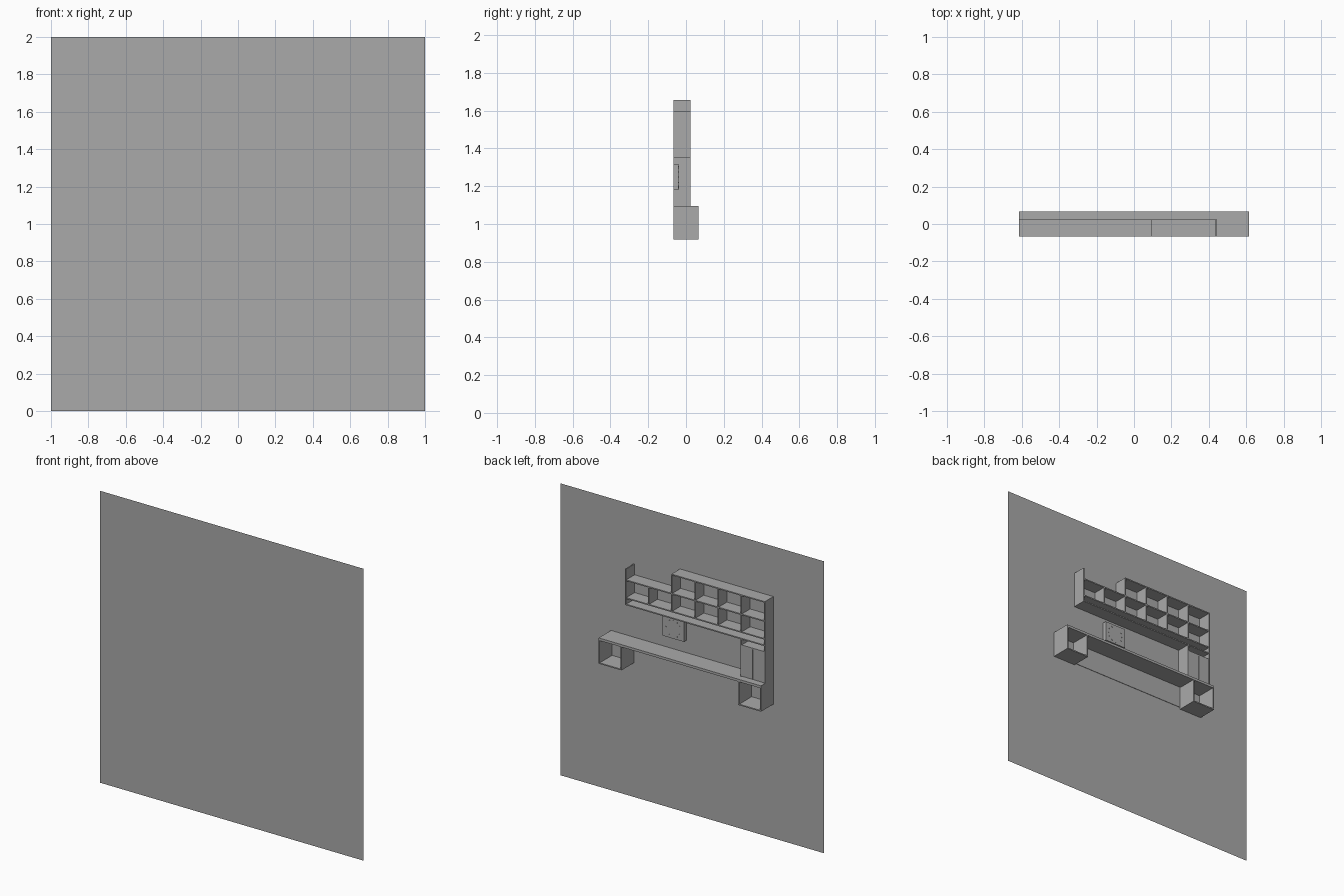
import bpy, math

if "Cube" in bpy.data.objects:
    bpy.data.objects.remove(bpy.data.objects["Cube"])

grey = bpy.data.materials.new("plain_grey")
grey.diffuse_color = (0.4, 0.4, 0.4, 1)
grey.use_nodes = True
grey.node_tree.nodes["Principled BSDF"].inputs["Base Color"].default_value = grey.diffuse_color

BACK, SHELF, DESK = -0.067, 0.025, 0.067   # depths of wall, shelving and desk
T = 0.008                                  # board thickness


def finish(name, verts, faces):
    me = bpy.data.meshes.new(name)
    me.from_pydata(verts, [], faces)
    me.materials.append(grey)
    ob = bpy.data.objects.new(name, me)
    bpy.context.collection.objects.link(ob)


def box(name, x0, x1, z0, z1, y1, y0=BACK):
    v = [(x, y, z) for x in (x0, x1) for y in (y0, y1) for z in (z0, z1)]
    f = [(0, 1, 3, 2), (4, 6, 7, 5), (0, 4, 5, 1), (2, 3, 7, 6), (0, 2, 6, 4), (1, 5, 7, 3)]
    finish(name, v, f)


def upright(name, x, z0, z1, y1):
    box(name, x - T / 2, x + T / 2, z0, z1, y1)


# Wall
finish("wall", [(-1, BACK, 0), (1, BACK, 0), (1, BACK, 2), (-1, BACK, 2)], [(0, 1, 2, 3)])

# Desk top with a thin board below it against the wall
box("desk_top", -0.615, 0.615, 1.078, 1.095, DESK)
box("desk_back_board", -0.44, 0.44, 0.93, 1.078, BACK + 0.003)

# Open boxes under both desk ends
for side, s in (("left", -1), ("right", 1)):
    a, b = sorted((s * 0.615, s * 0.443))
    box(side + "_box_floor", a, b, 0.918, 0.918 + T, DESK)
    upright(side + "_box_outer_side", s * (0.615 - T / 2), 0.918 + T, 1.078, DESK)
    upright(side + "_box_inner_side", s * (0.443 + T / 2), 0.918 + T, 1.078, DESK)

# Shelving: long shelves, upper run and uprights
L, R, STEP = -0.611, 0.092, 0.1757
box("bottom_shelf", L, 0.444, 1.35, 1.35 + T, SHELF)
box("low_shelf", L, 0.44, 1.394, 1.394 + T, SHELF - 0.001)
box("middle_shelf", L, 0.44, 1.516, 1.516 + T, SHELF - 0.001)
box("top_shelf", L, R, 1.648, 1.656, SHELF)
upright("tall_end_panel", L, 1.095, 1.656, SHELF)
for i in range(1, 5):
    upright("divider_%d" % i, L + STEP * i, 1.394 + T, 1.648, SHELF - 0.0005)
upright("low_divider", R + STEP, 1.394 + T, 1.516, SHELF - 0.0005)
upright("short_end_panel", 0.440, 1.35, 1.598, SHELF)

# Cupboard below the tall end, with an open slot above its doors
CX = L + STEP
upright("cupboard_side", CX, 1.095, 1.35, SHELF)
box("cupboard_top", L, CX, 1.304, 1.312, SHELF - 0.001)
mid = (L + CX) / 2
box("cupboard_door_1", L + T / 2, mid - 0.001, 1.098, 1.304, SHELF - 0.001, SHELF - 0.008)
box("cupboard_door_2", mid + 0.001, CX - T / 2, 1.098, 1.304, SHELF - 0.001, SHELF - 0.008)

# Square wall clock with twelve hour marks
cx, cz = 0.124, 1.248
box("clock_body", cx - 0.08, cx + 0.08, 1.18, 1.317, -0.039)
for i in range(12):
    a = i * math.pi / 6
    x, z = cx + 0.056 * math.sin(a), cz + 0.056 * math.cos(a)
    box("clock_mark_%d" % i, x - 0.003, x + 0.003, z - 0.003, z + 0.003, -0.037, -0.039)
